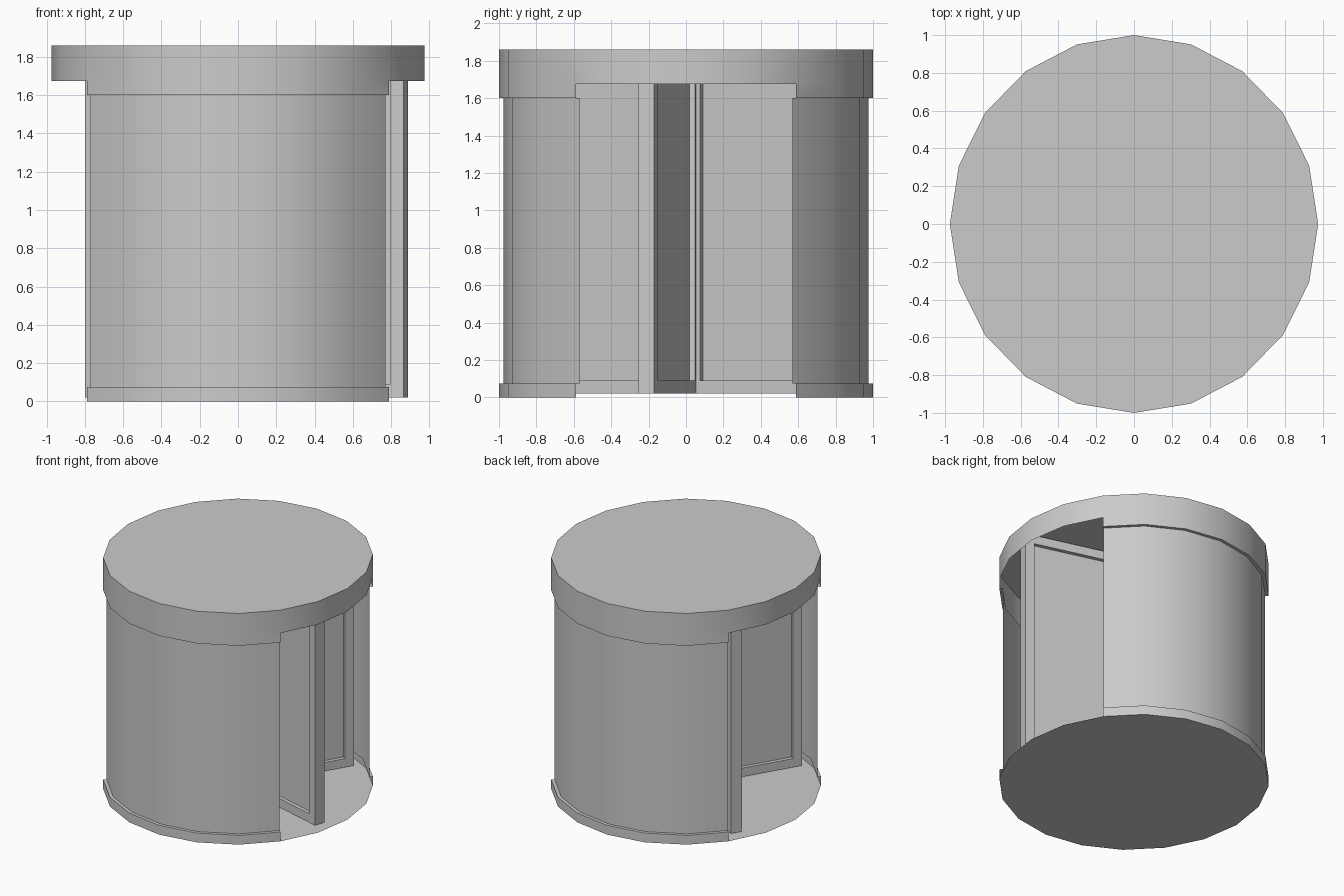
import bpy, bmesh
from math import radians, cos, sin, pi
from mathutils import Matrix

if "Cube" in bpy.data.objects:
    bpy.data.objects.remove(bpy.data.objects["Cube"])

HEIGHT, CANOPY_Z, SIDES = 1.86, 1.675, 20
LEAF_T = 0.087


def make_object(name, bm):
    bmesh.ops.recalc_face_normals(bm, faces=bm.faces)
    mesh = bpy.data.meshes.new(name)
    bm.to_mesh(mesh)
    bm.free()
    ob = bpy.data.objects.new(name, mesh)
    bpy.context.collection.objects.link(ob)
    return ob


# Drum: floor, curved walls, canopy band and roof as one thin shell
bm = bmesh.new()
rings = [[bm.verts.new((0.975 * cos(2 * pi * i / SIDES), sin(2 * pi * i / SIDES), z))
          for i in range(SIDES)] for z in (0, CANOPY_Z, HEIGHT)]
bm.faces.new(rings[0][::-1])
bm.faces.new(rings[2])
walls = []
for level in range(2):
    a, b = rings[level], rings[level + 1]
    for i in range(SIDES):
        # doorways face +x and -x, below the canopy
        doorway = level == 0 and (i < 2 or i >= 18 or 8 <= i < 12)
        if doorway:
            continue
        j = (i + 1) % SIDES
        f = bm.faces.new((a[i], a[j], b[j], b[i]))
        f.smooth = True
        if level == 0:
            walls.append(f)
bm.normal_update()

# Recessed panel in each curved wall
for side in (1, -1):
    panel = [f for f in walls if f.calc_center_median().y * side > 0]
    bmesh.ops.inset_region(bm, faces=panel, thickness=0.075, use_even_offset=True)
    bm.normal_update()
    bmesh.ops.inset_region(bm, faces=panel, thickness=0.0, depth=-0.025,
                           use_even_offset=True)
    bm.normal_update()
drum = make_object("drum_shell", bm)
bpy.context.view_layer.objects.active = drum
drum.select_set(True)
bpy.ops.object.shade_smooth_by_angle(angle=radians(30))
drum.select_set(False)


# Door leaf: slab with a recessed pane on both broad sides
def leaf(name, angle, start, end, pivot=(0, 0)):
    z0, z1 = 0.02, HEIGHT - 0.02
    bm = bmesh.new()
    bmesh.ops.create_cube(
        bm, size=1,
        matrix=Matrix.Translation(((start + end) / 2, 0, (z0 + z1) / 2))
        @ Matrix.Diagonal((end - start, LEAF_T, z1 - z0, 1)))
    bm.normal_update()
    broad = [f for f in bm.faces if abs(f.normal.y) > 0.9]
    bmesh.ops.inset_individual(bm, faces=broad, thickness=0.07, use_even_offset=True)
    bmesh.ops.inset_individual(bm, faces=broad, thickness=0.0, depth=-0.03)
    ob = make_object(name, bm)
    ob.location = (*pivot, 0)
    ob.rotation_euler.z = radians(angle)


for n, angle in enumerate((59, 149, 239)):
    leaf(f"door_leaf_{n + 1}", angle, LEAF_T / 2, 0.905)
# Fourth leaf stands partly folded towards its neighbour
leaf("door_leaf_folded", -15.5, 0.02, 0.91, (0, 0.031))

# Centre post
bm = bmesh.new()
bmesh.ops.create_cube(bm, size=1, matrix=Matrix.Translation((0, 0, HEIGHT / 2))
                      @ Matrix.Rotation(radians(59), 4, 'Z')
                      @ Matrix.Diagonal((LEAF_T, LEAF_T, HEIGHT - 0.04, 1)))
make_object("centre_post", bm)
